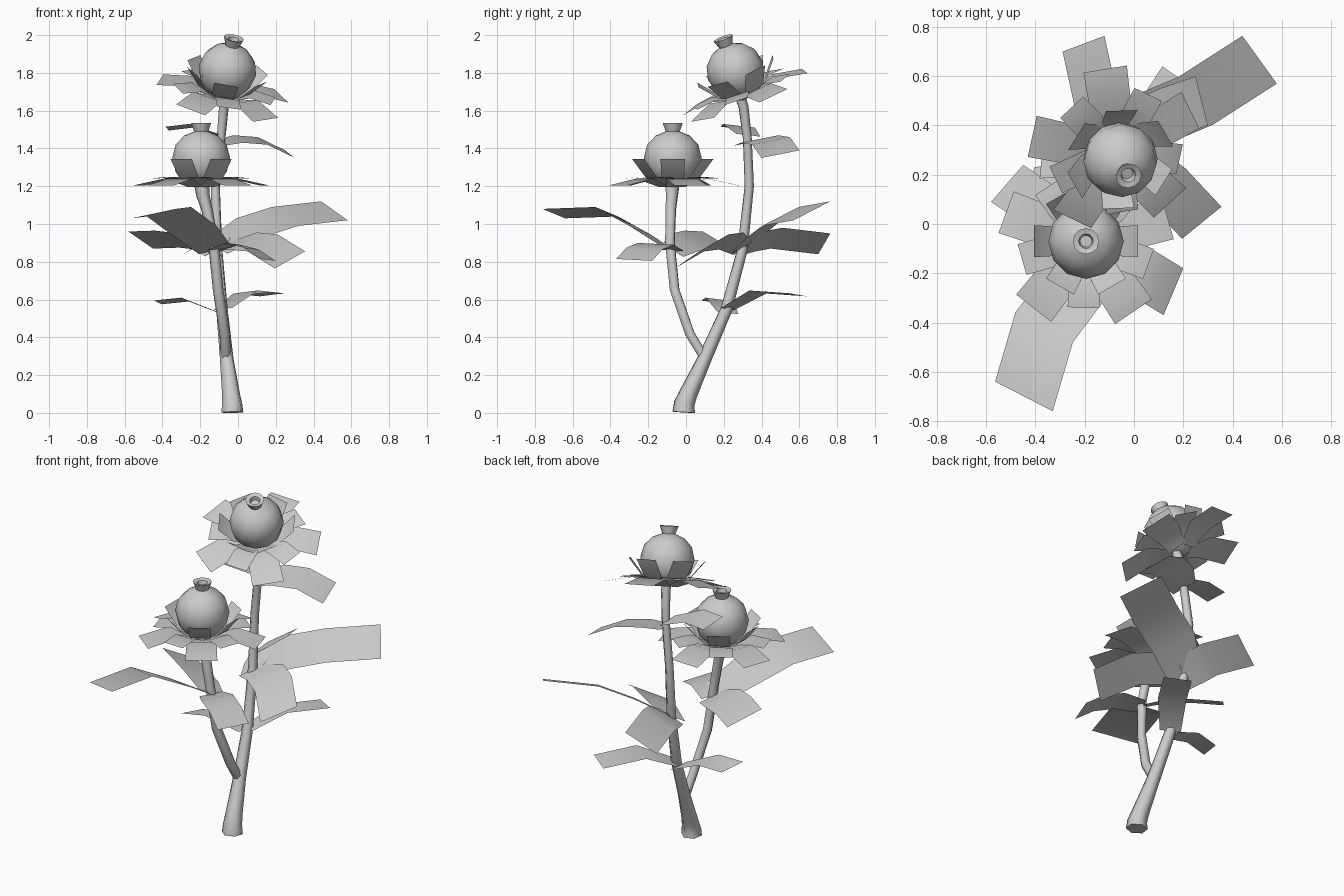
import bpy
from math import sin, cos, radians, pi
from mathutils import Vector, Matrix

if "Cube" in bpy.data.objects:
    bpy.data.objects.remove(bpy.data.objects["Cube"])


def add_mesh(name, verts, faces, angle=50):
    me = bpy.data.meshes.new(name)
    me.from_pydata([tuple(v) for v in verts], [], faces)
    me.update()
    ob = bpy.data.objects.new(name, me)
    bpy.context.collection.objects.link(ob)
    bpy.ops.object.select_all(action='DESELECT')
    bpy.context.view_layer.objects.active = ob
    ob.select_set(True)
    bpy.ops.object.shade_smooth_by_angle(angle=radians(angle))
    return ob


def stem(name, pts):
    # six-sided tube along (x, y, z, radius) points
    cu = bpy.data.curves.new(name, 'CURVE')
    cu.dimensions = '3D'
    cu.bevel_depth = 1.0
    cu.bevel_resolution = 1
    cu.use_fill_caps = True
    sp = cu.splines.new('POLY')
    sp.points.add(len(pts) - 1)
    for p, (x, y, z, r) in zip(sp.points, pts):
        p.co = (x, y, z, 1)
        p.radius = r
    sp.use_smooth = True
    bpy.context.collection.objects.link(bpy.data.objects.new(name, cu))


def strip(name, pts, sides):
    # one-quad-wide strip: centre points and half-width vectors
    verts = []
    for p, s in zip(pts, sides):
        verts += [Vector(p) - s, Vector(p) + s]
    faces = [(2*i, 2*i+1, 2*i+3, 2*i+2) for i in range(len(pts) - 1)]
    return add_mesh(name, verts, faces)


def leaf(name, pts, half):
    half = Vector(half)
    strip(name, pts, [half * (0.75 if i == 0 else 1.0) for i in range(len(pts))])


def flower(name, centre, axis, spin, inner_spin):
    rot = Vector((0, 0, 1)).rotation_difference(Vector(axis)).to_matrix().to_4x4()
    mat = Matrix.Translation(centre) @ rot
    # bulb with flared hollow crown, turned around its axis
    prof = [(.03, -.155), (.09, -.125), (.135, -.075), (.153, 0), (.135, .07), (.09, .118),
            (.037, .14), (.053, .184), (.03, .178), (.024, .155)]
    n = 12
    verts = [mat @ Vector((r*cos(2*pi*k/n), r*sin(2*pi*k/n), z))
             for r, z in prof for k in range(n)]
    faces = [(i*n+k, i*n+(k+1) % n, (i+1)*n+(k+1) % n, (i+1)*n+k)
             for i in range(len(prof) - 1) for k in range(n)]
    faces += [tuple(range(n))[::-1], tuple(range((len(prof)-1)*n, len(prof)*n))]
    add_mesh(name + "_bulb", verts, faces, 40)
    # three rings of petals: count, first angle, (radius, height, half width)
    rings = [("outer", 5, spin, [(.05, -.155, .05), (.18, -.11, .085), (.345, -.145, .09)]),
             ("middle", 5, spin + 36, [(.05, -.15, .04), (.16, -.10, .065), (.27, -.11, .065)]),
             ("inner", 6, inner_spin, [(.06, -.14, .04), (.13, -.105, .06), (.212, -.005, .065)])]
    for ring, count, start, path in rings:
        for i in range(count):
            a = radians(start + 360 * i / count)
            out, side = Vector((cos(a), sin(a), 0)), Vector((-sin(a), cos(a), 0))
            pts = [mat @ (out * r + Vector((0, 0, z))) for r, z, w in path]
            strip(f"{name}_{ring}_petal_{i+1}", pts,
                  [rot.to_3x3() @ (side * w) for r, z, w in path])


# stems
stem("main_stem", [(-.03, -.012, .003, .061), (-.031, -.009, .05, .056), (-.037, .012, .1, .05),
                   (-.06, .1, .29, .038),
                   (-.085, .215, .55, .032), (-.11, .3, .87, .028), (-.12, .335, 1.2, .025),
                   (-.09, .325, 1.45, .024), (-.075, .305, 1.62, .027), (-.06, .275, 1.71, .03)])
stem("side_stem", [(-.065, .11, .27, .026), (-.07, .02, .42, .028), (-.105, -.06, .65, .028),
                   (-.13, -.085, .9, .028), (-.165, -.08, 1.08, .03), (-.185, -.075, 1.15, .035),
                   (-.195, -.07, 1.23, .042)])

# flower heads
flower("low_flower", (-.195, -.07, 1.35), (0, 0, 1), 16, 0)
flower("high_flower", (-.055, .26, 1.815), (.18, -.35, .92), 26, 30)

# side stem leaves
leaf("front_large_leaf", [(-.12, -.08, .86), (-.23, -.24, .965), (-.365, -.42, 1.065),
                          (-.447, -.70, 1.055)], (.117, -.06, .025))
leaf("front_right_leaf", [(-.13, -.08, .86), (-.03, -.16, .895), (.07, -.22, .87),
                          (.16, -.275, .81)], (.04, .095, -.005))
leaf("left_leaf", [(-.13, -.07, .86), (-.25, .0, .905), (-.375, .07, .92),
                   (-.515, .165, .915)], (.065, .075, -.045))

# main stem leaves
leaf("low_left_leaf", [(-.1, .22, .53), (-.28, .18, .6), (-.425, .155, .585)], (.02, .075, -.01))
leaf("low_back_leaf", [(-.08, .22, .55), (.04, .38, .64), (.18, .595, .625)], (.065, -.045, .008))
leaf("back_large_leaf", [(-.11, .31, .88), (.06, .42, .98), (.25, .5, 1.04),
                         (.51, .667, 1.07)], (.07, -.097, -.05))
leaf("right_leaf", [(-.11, .3, .87), (.02, .24, .91), (.13, .16, .9),
                    (.275, .005, .81)], (.08, .065, .045))
leaf("back_left_leaf", [(-.11, .3, .87), (-.13, .4, .91), (-.15, .48, .925),
                        (-.205, .732, .895)], (.085, .032, .055))
leaf("upper_right_leaf", [(-.09, .33, 1.43), (0, .39, 1.45), (.13, .45, 1.44),
                          (.275, .5, 1.37)], (.025, -.1, -.02))
leaf("upper_left_leaf", [(-.1, .33, 1.47), (-.25, .28, 1.52), (-.375, .27, 1.505)], (.008, .085, -.01))
